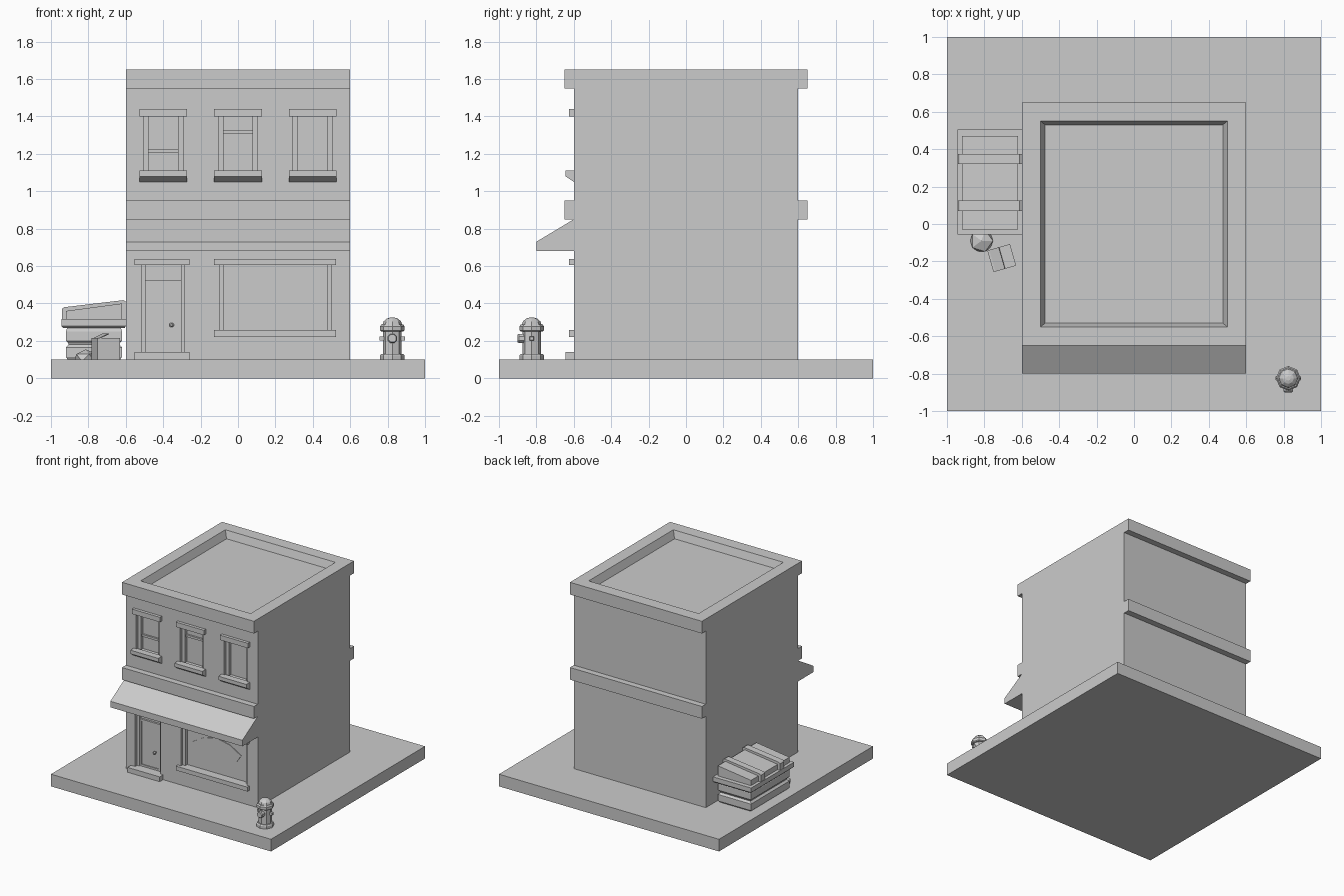
import bpy, bmesh, math
from mathutils import Matrix, Vector

if "Cube" in bpy.data.objects:
    bpy.data.objects.remove(bpy.data.objects["Cube"])


def make(name, bm):
    bmesh.ops.recalc_face_normals(bm, faces=bm.faces[:])
    me = bpy.data.meshes.new(name)
    bm.to_mesh(me)
    bm.free()
    ob = bpy.data.objects.new(name, me)
    bpy.context.collection.objects.link(ob)
    return ob


def box(name, x0, x1, y0, y1, z0, z1):
    bm = bmesh.new()
    bmesh.ops.create_cube(bm, size=1)
    for v in bm.verts:
        v.co = (x0 if v.co.x < 0 else x1, y0 if v.co.y < 0 else y1, z0 if v.co.z < 0 else z1)
    return make(name, bm)


def prism(name, pts, lo, hi, axis):
    """Extrude a 2D profile from lo to hi along x (profile yz) or y (profile xz)."""
    bm = bmesh.new()
    place = (lambda a, b, t: (t, a, b)) if axis == 'x' else (lambda a, b, t: (a, t, b))
    rings = [[bm.verts.new(place(a, b, t)) for a, b in pts] for t in (lo, hi)]
    n = len(pts)
    for i in range(n):
        j = (i + 1) % n
        bm.faces.new((rings[0][i], rings[0][j], rings[1][j], rings[1][i]))
    bm.faces.new(rings[0])
    bm.faces.new(rings[1])
    return make(name, bm)


def lathe(name, profile, n, matrix):
    """Low-poly solid of revolution from (radius, height) pairs."""
    bm = bmesh.new()
    rings = []
    for r, z in profile:
        rings.append([bm.verts.new((r * math.cos(2 * math.pi * (k + .5) / n),
                                    r * math.sin(2 * math.pi * (k + .5) / n), z)) for k in range(n)])
    for a, b in zip(rings, rings[1:]):
        for k in range(n):
            bm.faces.new((a[k], a[(k + 1) % n], b[(k + 1) % n], b[k]))
    bm.faces.new(rings[0])
    bm.faces.new(rings[-1])
    bm.transform(matrix)
    return make(name, bm)


def stacked(name, levels):
    """Loft rectangles given as (x0, x1, y0, y1, z)."""
    bm = bmesh.new()
    rings = [[bm.verts.new(c) for c in ((x0, y0, z), (x1, y0, z), (x1, y1, z), (x0, y1, z))]
             for x0, x1, y0, y1, z in levels]
    for a, b in zip(rings, rings[1:]):
        for k in range(4):
            bm.faces.new((a[k], a[(k + 1) % 4], b[(k + 1) % 4], b[k]))
    bm.faces.new(rings[0])
    bm.faces.new(rings[-1])
    return make(name, bm)


def cut(ob, cutter):
    m = ob.modifiers.new("cut", 'BOOLEAN')
    m.operation, m.solver, m.object = 'DIFFERENCE', 'EXACT', cutter
    bpy.context.view_layer.objects.active = ob
    bpy.ops.object.modifier_apply(modifier=m.name)
    bpy.data.objects.remove(cutter)


# Pavement
box("pavement", -1, 1, -1, 1, 0, .1)

# Building walls with front and back bands, and sunken roof
half = [(.6, .1), (.6, .85), (.65, .85), (.65, .95), (.6, .95), (.6, 1.55), (.65, 1.55), (.65, 1.65)]
building = prism("building", [(-y, z) for y, z in half] + half[::-1], -.6, .6, 'x')
cut(building, stacked("roof_cutter", [(-.475, .475, -.53, .53, 1.59),
                                      (-.5, .5, -.55, .55, 1.65), (-.5, .5, -.55, .55, 1.75)]))


def opening(name, x0, x1, z0, z1, jamb):
    """Recess in the front wall with a side frame."""
    cut(building, box("cutter", x0, x1, -.63, -.55, z0, z1))
    box(name + "_jamb_left", x0, x0 + jamb, -.575, -.545, z0, z1)
    box(name + "_jamb_right", x1 - jamb, x1, -.575, -.545, z0, z1)


# Upper windows, with sashes at different heights
for i, (x, bar) in enumerate(((-.4, 1.205), (0, 1.31), (.4, None))):
    n = f"upper_window_{i + 1}"
    opening(n, x - .105, x + .105, 1.1, 1.4, .027)
    box(n + "_lintel", x - .127, x + .127, -.625, -.59, 1.4, 1.44)
    prism(n + "_sill", [(-.59, 1.05), (-.6, 1.05), (-.645, 1.08), (-.645, 1.11), (-.59, 1.11)],
          x - .127, x + .127, 'x')
    if bar:
        box(n + "_sash", x - .078, x + .078, -.565, -.545, bar, bar + .018)

# Door
opening("door", -.515, -.285, .14, .605, .02)
box("door_lintel", -.553, -.26, -.625, -.59, .605, .637)
box("door_step", -.553, -.26, -.645, -.59, .1, .14)
door = box("door_slab", -.495, -.305, -.566, -.545, .14, .525)
cut(door, box("cutter", -.48, -.325, -.58, -.559, .155, .51))
lathe("door_knob", [(.006, 0), (.006, .012), (.013, .016), (.013, .024), (.006, .03)], 8,
      Matrix.Translation((-.355, -.556, .285)) @ Matrix.Rotation(math.pi / 2, 4, 'X'))

# Shop window with curved sign panel
opening("shop_window", -.1, .5, .255, .605, .024)
box("shop_window_lintel", -.127, .523, -.625, -.59, .605, .637)
box("shop_window_sill", -.127, .523, -.625, -.59, .222, .257)
upper = [(-.22, .46), (-.117, .52), (0, .546), (.117, .52), (.22, .46)]
lower = [(.183, .403), (.097, .445), (0, .461), (-.097, .445), (-.183, .403)]
prism("sign_panel", [(.197 + x, z) for x, z in upper + lower], -.556, -.545, 'y')

# Awning
prism("awning", [(-.59, .85), (-.6, .85), (-.8, .73), (-.8, .68), (-.59, .68)], -.6, .6, 'x')

# Dumpster body, rim and sloping lid
stacked("dumpster_body", [(-.91, -.63, -.02, .46, .1), (-.92, -.62, -.03, .47, .115),
                          (-.92, -.62, -.03, .47, .165), (-.905, -.635, -.015, .455, .18),
                          (-.91, -.63, -.02, .46, .19), (-.92, -.62, -.03, .47, .2),
                          (-.92, -.62, -.03, .47, .25), (-.91, -.63, -.02, .46, .28)])
stacked("dumpster_rim", [(-.935, -.605, -.045, .495, .27), (-.945, -.6, -.055, .505, .28),
                         (-.945, -.6, -.055, .505, .317)])
prism("dumpster_lid", [(-.92, .31), (-.92, .36), (-.62, .4), (-.62, .31)], -.03, .47, 'y')
for y in (.0975, .3475):
    prism("lid_strap", [(-.942, .31), (-.942, .37), (-.93, .38), (-.612, .418), (-.6, .41), (-.6, .31)],
          y - .027, y + .027, 'y')

# Rubbish bag
bm = bmesh.new()
bmesh.ops.create_icosphere(bm, subdivisions=1, radius=.068)
bm.transform(Matrix.Translation((-.815, -.09, .11)) @ Matrix.Diagonal((1, 1, .65, 1)))
make("rubbish_bag", bm)

# Cardboard box with a raised flap
turn = Matrix.Translation((-.707, -.182, 0)) @ Matrix.Rotation(math.radians(16), 4, 'Z')
for part in (box("carton", -.063, .063, -.06, .06, .1, .215),
             prism("carton_flap", [(-.063, .21), (0, .24), (.002, .235), (-.058, .21)], -.06, .06, 'y')):
    part.data.transform(turn)

# Hydrant: barrel, cap and three outlets
at = Matrix.Translation((.825, -.825, 0))
turn8 = Matrix.Rotation(math.pi / 8, 4, 'Z')
lathe("hydrant_barrel", [(.066, .1), (.066, .122), (.06, .13), (.05, .13), (.05, .25), (.058, .25),
                         (.066, .256), (.066, .278), (.058, .288), (.052, .288), (.046, .305),
                         (.03, .319), (.012, .325)], 8, at @ turn8)
for name, ang, r, reach in (("front_outlet", -90, .027, .075), ("right_outlet", 0, .016, .069),
                            ("left_outlet", 180, .016, .069)):
    m = (Matrix.Translation((.825, -.825, .213)) @ Matrix.Rotation(math.radians(ang), 4, 'Z')
         @ Matrix.Rotation(math.pi / 2, 4, 'Y'))
    lathe(name, [(r, .03), (r, reach - .006), (r * .8, reach)], 8 if ang < 0 else 4, m)
